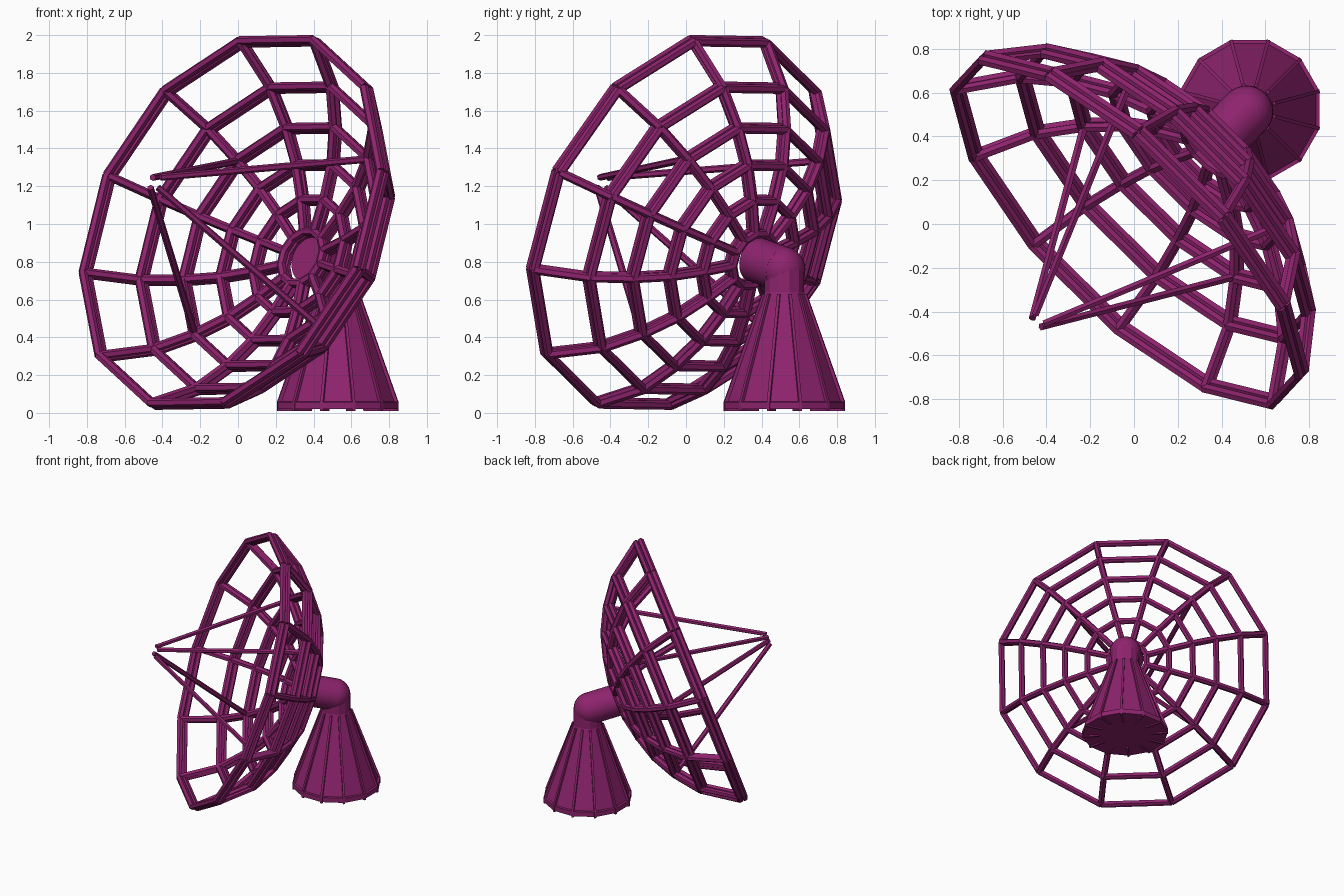
import bpy, bmesh, math
from mathutils import Vector, Matrix

if "Cube" in bpy.data.objects:
    bpy.data.objects.remove(bpy.data.objects["Cube"])

mat = bpy.data.materials.new("plum_paint")
mat.diffuse_color = (0.27, 0.017, 0.155, 1)
mat.use_nodes = True
mat.node_tree.nodes["Principled BSDF"].inputs["Base Color"].default_value = mat.diffuse_color

# Dish frame: rim centre, pointing axis, sideways and upward directions
TILT = math.radians(19.8)
C = Vector((-0.025, -0.03, 1.01))
S = math.sqrt(0.5)
AXIS = Vector((-S * math.cos(TILT), -S * math.cos(TILT), math.sin(TILT)))
SIDE = Vector((S, -S, 0))
UP = SIDE.cross(AXIS)
if UP.z < 0:
    UP.negate()


def finish(name, bm, smooth=None):
    bmesh.ops.recalc_face_normals(bm, faces=bm.faces)
    me = bpy.data.meshes.new(name)
    bm.to_mesh(me)
    bm.free()
    me.materials.append(mat)
    ob = bpy.data.objects.new(name, me)
    bpy.context.collection.objects.link(ob)
    if smooth:
        bpy.context.view_layer.objects.active = ob
        ob.select_set(True)
        bpy.ops.object.shade_smooth_by_angle(angle=math.radians(smooth))
        ob.select_set(False)
    return ob


def bar(bm, a, b, r1, r2=None, sides=6):
    d = b - a
    rot = d.to_track_quat('Z', 'Y').to_matrix().to_4x4()
    bmesh.ops.create_cone(bm, cap_ends=True, segments=sides, radius1=r1,
                          radius2=r1 if r2 is None else r2, depth=d.length,
                          matrix=Matrix.Translation((a + b) / 2) @ rot)


def dish(r, depth, k):
    a = math.radians(15 + 30 * k + 0.7)
    return C + SIDE * r * math.cos(a) + UP * r * math.sin(a) - AXIS * depth


# Dish lattice: (radius, depth behind the rim plane) of each ring, in two layers
RINGS = [(1.055, 0), (0.877, 0.247), (0.692, 0.385), (0.511, 0.477),
         (0.326, 0.53), (0.15, 0.562)]
for layer, off in (("front", -0.014), ("back", 0.024)):
    rings, spokes = bmesh.new(), bmesh.new()
    for i, (r, t) in enumerate(RINGS):
        for k in range(12):
            bar(rings, dish(r, t + off, k), dish(r, t + off, k + 1), 0.024)
            if i < 5:
                r2, t2 = RINGS[i + 1]
                bar(spokes, dish(r, t + off, k), dish(r2, t2 + off, k), 0.024)
    finish("dish_rings_" + layer, rings)
    finish("dish_spokes_" + layer, spokes)

# Four feed struts meeting near the focus
struts = bmesh.new()
for k in (1, 4, 7, 10):
    bar(struts, dish(0.69, 0.385, k), dish(0.04, -0.62, k), 0.02, 0.018)
finish("feed_struts", struts)

# Pivot ball and the arm holding the dish
px, py = 0.528, 0.521
hub = Vector((0.37, 0.37, 0.812))
ball = Vector((0.515, 0.512, 0.76))
arm = bmesh.new()
bar(arm, ball, hub, 0.12, sides=32)
finish("dish_arm", arm, 35)
bm = bmesh.new()
bmesh.ops.create_uvsphere(bm, u_segments=32, v_segments=16, radius=0.12,
                          matrix=Matrix.Translation(ball))
finish("pivot_ball", bm, 35)

# Pedestal: twelve-sided cone with skirt and neck, made from one profile
bm = bmesh.new()
loops = []
for r, z in [(0.331, 0.02), (0.331, 0.058), (0.313, 0.06), (0.108, 0.64), (0.108, 0.76)]:
    loops.append([bm.verts.new((px + r * math.cos(math.pi * k / 6 + math.pi / 12),
                                py + r * math.sin(math.pi * k / 6 + math.pi / 12), z))
                  for k in range(12)])
for lo, hi in zip(loops, loops[1:]):
    for k in range(12):
        bm.faces.new((lo[k], lo[(k + 1) % 12], hi[(k + 1) % 12], hi[k]))
bm.faces.new(loops[0])
bm.faces.new(loops[-1])
finish("pedestal", bm)

# Thin ribs running up the corners of the pedestal
bm = bmesh.new()
for k in range(12):
    rot = Matrix.Translation((px, py, 0)) @ Matrix.Rotation(math.pi * k / 6 + math.pi / 12, 4, 'Z')
    prof = [(0.20, 0.01), (0.331, 0.01), (0.331, 0.058), (0.122, 0.63), (0.09, 0.63)]
    a, b = ([bm.verts.new(rot @ Vector((x, s * 0.008, z))) for x, z in prof] for s in (-1, 1))
    bm.faces.new(a)
    bm.faces.new(b)
    for i in range(5):
        j = (i + 1) % 5
        bm.faces.new((a[i], a[j], b[j], b[i]))
finish("pedestal_ribs", bm)
